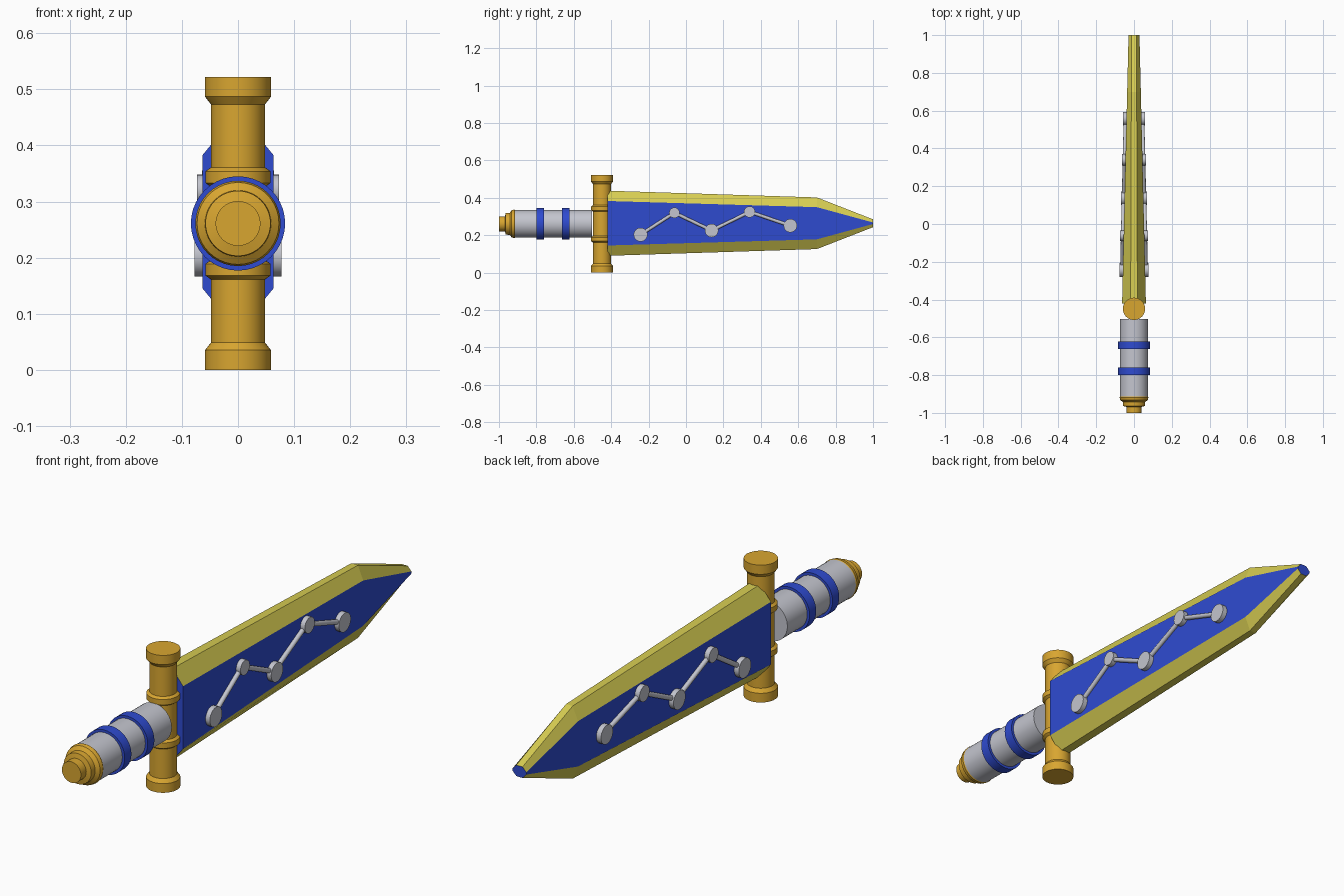
import bpy, bmesh, math
from mathutils import Vector

if "Cube" in bpy.data.objects:
    bpy.data.objects.remove(bpy.data.objects["Cube"])

CZ = 0.261  # height of the sword's long axis


def material(name, rgb):
    m = bpy.data.materials.new(name)
    m.diffuse_color = (*rgb, 1)
    m.use_nodes = True
    m.node_tree.nodes["Principled BSDF"].inputs["Base Color"].default_value = m.diffuse_color
    return m


GOLD = material("gold", (0.69, 0.38, 0.03))
YELLOW = material("pale yellow", (0.68, 0.61, 0.085))
BLUE = material("blue", (0.028, 0.07, 0.63))
SILVER = material("silver", (0.55, 0.56, 0.62))


def make_object(name, bm, mats, smooth=True):
    bmesh.ops.recalc_face_normals(bm, faces=bm.faces[:])
    mesh = bpy.data.meshes.new(name)
    bm.to_mesh(mesh)
    bm.free()
    ob = bpy.data.objects.new(name, mesh)
    bpy.context.collection.objects.link(ob)
    for m in mats:
        mesh.materials.append(m)
    if smooth:
        bpy.ops.object.select_all(action='DESELECT')
        ob.select_set(True)
        bpy.context.view_layer.objects.active = ob
        bpy.ops.object.shade_smooth_by_angle(angle=math.radians(25))
    return ob


def bridge(bm, rings):
    """Join equal rings of points into a closed solid."""
    loops = [[bm.verts.new(p) for p in r] for r in rings]
    n = len(loops[0])
    for a, b in zip(loops, loops[1:]):
        for i in range(n):
            j = (i + 1) % n
            bm.faces.new((a[i], a[j], b[j], b[i]))
    return bm.faces.new(loops[0]), bm.faces.new(loops[-1])


def turned(name, profile, origin, axis, mat, sides=40):
    """Solid of revolution; profile is (distance along axis, radius)."""
    bm = bmesh.new()
    rot = Vector((0, 0, 1)).rotation_difference(Vector(axis))
    origin = Vector(origin)
    rings = []
    for d, r in profile:
        rings.append([origin + rot @ Vector((r * math.cos(2 * math.pi * k / sides),
                                             r * math.sin(2 * math.pi * k / sides), d))
                      for k in range(sides)])
    bridge(bm, rings)
    return make_object(name, bm, [mat])


# Cross guard with flared ends and two collars
half = [(0.261, 0.059), (0.226, 0.059), (0.212, 0.048), (0.1, 0.048),
        (0.093, 0.058), (0.072, 0.058), (0.065, 0.048)]
guard = [(-d, r) for d, r in half] + [(d, r) for d, r in reversed(half)]
turned("cross_guard", guard, (0, -0.449, CZ), (0, 0, 1), GOLD)

# Grip, bands and stepped pommel
turned("grip", [(-0.92, 0.074), (-0.503, 0.074)], (0, 0, CZ), (0, 1, 0), SILVER)
for i, y in enumerate((-0.78, -0.642)):
    turned(f"grip_band_{i + 1}", [(y - 0.02, 0.084), (y + 0.02, 0.084)],
           (0, 0, CZ), (0, 1, 0), BLUE)
turned("pommel", [(-1, 0.04), (-0.968, 0.04), (-0.964, 0.058), (-0.942, 0.059),
                  (-0.932, 0.073), (-0.918, 0.076), (-0.914, 0.074)],
       (0, 0, CZ), (0, 1, 0), GOLD)


# Blade: bevelled sections lofted from guard to tip
def blade_x(y):
    return 0.063 - 0.034 * (y + 0.42) / 1.42


def section(y, edge_z, flat_z, edge_x):
    x = blade_x(y)
    pts = [(edge_x, edge_z), (x, flat_z), (x, -flat_z), (edge_x, -edge_z)]
    pts += [(-a, -b) for a, b in pts]
    return [(a, y, CZ + 0.003 + b) for a, b in pts]


bm = bmesh.new()
bridge(bm, [section(-0.42, 0.174, 0.119, 0.018),
            section(0.7, 0.138, 0.086, 0.014),
            section(1.0, 0.021, 0.004, 0.013)])
bm.normal_update()
for f in bm.faces:  # blue side panels and ends, yellow bevels
    f.material_index = 1 if abs(f.normal.z) < 0.02 else 0
make_object("blade", bm, [YELLOW, BLUE], smooth=False)

# Zigzag of studs and rods on both sides of the blade: (y, z, radius)
studs = [(-0.243, 0.203, 0.037), (-0.062, 0.32, 0.028), (0.137, 0.225, 0.036),
         (0.34, 0.325, 0.03), (0.558, 0.251, 0.036)]
for side, s in (("right", 1), ("left", -1)):
    for i, (y, z, r) in enumerate(studs):
        x = blade_x(y)
        turned(f"stud_{side}_{i + 1}", [(x - 0.015, r), (x + 0.019, r)],
               (0, y, z), (s, 0, 0), SILVER, 24)
    for i, (a, b) in enumerate(zip(studs, studs[1:])):
        p = Vector((s * (blade_x(a[0]) + 0.006), a[0], a[1]))
        q = Vector((s * (blade_x(b[0]) + 0.006), b[0], b[1]))
        turned(f"rod_{side}_{i + 1}", [(0, 0.009), ((q - p).length, 0.009)],
               p, (q - p).normalized(), SILVER, 16)
